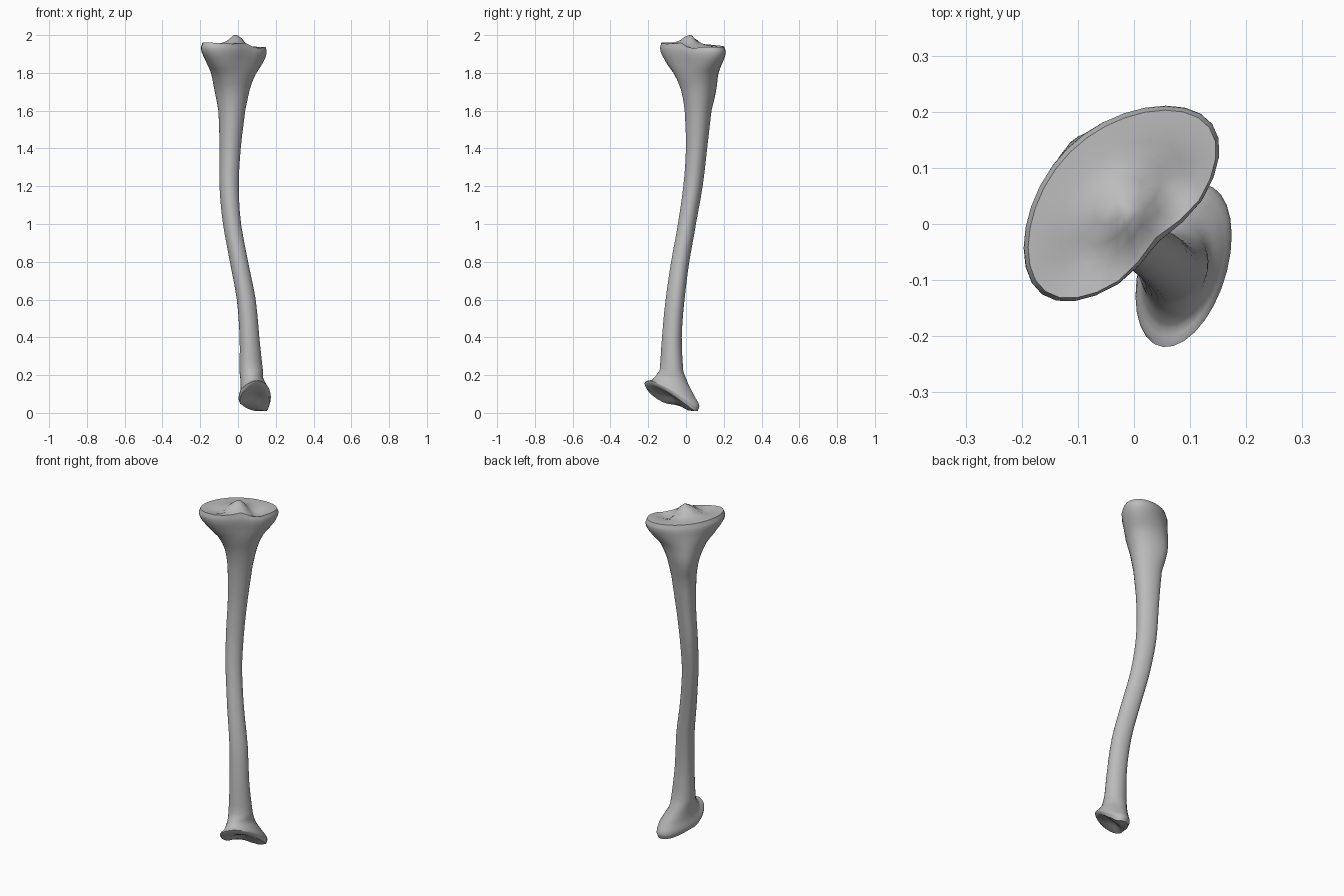
import bpy, bmesh
from math import sin, cos, pi, exp, sqrt

cube = bpy.data.objects.get("Cube")
if cube:
    bpy.data.objects.remove(cube, do_unlink=True)

SIDES = 28      # vertices around every cross-section
STEPS = 3       # interpolated rings between two stations

# Stations in hundredths, foot to head: height, centre across, centre forward,
# half width, half depth, front narrowing, skew
STATIONS = [
    (0, 1, -11.5, 11, 9, 0, 7),
    (3, 1, -11.5, 11.8, 9.8, 0, 7),
    (8, 1, -11, 9.8, 8.3, 0, 5),
    (14, 0, -10.5, 7.6, 7, 0, 3),
    (22, -0.5, -10, 6.4, 6, 10, 0),
    (40, -1, -9.2, 5.2, 5.3, 15, 0),
    (60, -1, -6.7, 4.8, 5.2, 20, 0),
    (80, -1.8, -2.1, 4.4, 5.2, 20, 0),
    (100, -1.9, 3, 4.3, 5.2, 20, 0),
    (120, -0.7, 6.4, 4.7, 5.5, 20, 0),
    (140, 1, 7.4, 5.2, 6, 20, 0),
    (160, 2.2, 7.5, 6.6, 7.6, 20, 0),
    (171, 2.5, 8, 8.6, 10, 25, 0),
    (180, 2, 7, 12.5, 11.3, 25, 0),
    (187, 1.5, 6, 18.5, 12, 20, 0),
    (192, 1, 5.5, 21.3, 12.4, 15, 0),
    (195, 1, 5.3, 20.5, 11.8, 15, 0),
]


def spline(a, b, c, d, t):
    """Smooth interpolation between b and c, limited so nothing overshoots."""
    value = b + t * (c - a) / 2 + t * t * (a - 2.5 * b + 2 * c - d / 2) \
        + t ** 3 * (1.5 * (b - c) + (d - a) / 2)
    return min(max(value, min(b, c)), max(b, c))


def all_sections():
    """Refine the stations into a smooth run of sections."""
    last = len(STATIONS) - 1
    for i in range(last):
        group = [STATIONS[max(0, min(last, i + j))] for j in (-1, 0, 1, 2)]
        for s in range(STEPS):
            t = s / STEPS
            row = [spline(*column, t) for column in zip(*group)]
            row[0] = group[1][0] + t * (group[2][0] - group[1][0])
            yield [value / 100 for value in row]
    yield [value / 100 for value in STATIONS[last]]


def blob(u, v, cu, cv, ru, rv):
    return exp(-((u - cu) / ru) ** 2 - ((v - cv) / rv) ** 2)


def foot_rim(u, v):
    """Underside: rises toward the rear, lowest at the inner ankle knob."""
    knob = min(max((0.1 - u) / 0.15, 0), 1)
    return 0.01 + 0.9 * max(0, -v - 0.08) + 0.03 * knob \
        + 0.03 * blob(u, v, 0, -0.11, 0.06, 0.05)


def head_rim(u, v):
    """Joint plateau: sloping, with a central spine and a hollow beside it."""
    return -0.06 * u + 0.055 * blob(u, v, 0.01, 0.02, 0.06, 0.05) \
        - 0.035 * blob(u, v, 0.09, 0.0, 0.05, 0.06) \
        - 0.015 * blob(u, v, -0.1, 0.02, 0.06, 0.05)


def place(u, v, z):
    """Warp the ends, then turn the section frame onto the diagonal."""
    low = max(0, 1 - z / 0.25)
    high = min(max((z - 1.75) / 0.2, 0), 1)
    height = z + low * foot_rim(u, v) + high * head_rim(u, v)
    return ((u - v) / sqrt(2), (u + v) / sqrt(2), height)


def section_ring(bm, section, scale=1):
    z, cu, cv, half_u, half_v, narrow, skew = section
    ring = []
    for i in range(SIDES):
        a = 2 * pi * i / SIDES
        u = half_u * cos(a) * (1 - narrow * sin(a)) + skew * sin(a)
        v = half_v * sin(a)
        # shallow notch between the two rear lobes of the head
        if z > 1.8 and v < 0:
            v += 0.02 * blob(u, 0, 0, 0, 0.06, 1) * (z - 1.8) / 0.15
        ring.append(bm.verts.new(place(cu + scale * u, cv + scale * v, z)))
    return ring


def bridge(bm, lower, upper):
    for i in range(SIDES):
        j = (i + 1) % SIDES
        bm.faces.new((lower[i], lower[j], upper[j], upper[i]))


def close_end(bm, ring, section):
    """Fill an end with shrinking rings so its surface can be shaped."""
    for scale in (0.85, 0.65, 0.45, 0.25):
        inner = section_ring(bm, section, scale)
        bridge(bm, ring, inner)
        ring = inner
    centre = bm.verts.new(place(section[1], section[2], section[0]))
    for i in range(SIDES):
        bm.faces.new((ring[i], ring[(i + 1) % SIDES], centre))


# Shin bone: shaft, flared head and foot in one skin
bm = bmesh.new()
sections = list(all_sections())
rings = [section_ring(bm, section) for section in sections]
for lower, upper in zip(rings, rings[1:]):
    bridge(bm, lower, upper)
close_end(bm, rings[0], sections[0])
close_end(bm, rings[-1], sections[-1])
bmesh.ops.recalc_face_normals(bm, faces=bm.faces)
mesh = bpy.data.meshes.new("shin_bone")
bm.to_mesh(mesh)
bm.free()
bone = bpy.data.objects.new("shin_bone", mesh)
bpy.context.collection.objects.link(bone)

# Plain grey bone colour
grey = bpy.data.materials.new("bone_grey")
grey.use_nodes = True
colour = (0.5, 0.5, 0.5, 1)
grey.diffuse_color = colour
grey.node_tree.nodes["Principled BSDF"].inputs["Base Color"].default_value = colour
mesh.materials.append(grey)

# Smooth skin with crisp rims
bpy.context.view_layer.objects.active = bone
bone.select_set(True)
bpy.ops.object.shade_smooth_by_angle(angle=pi / 4)
